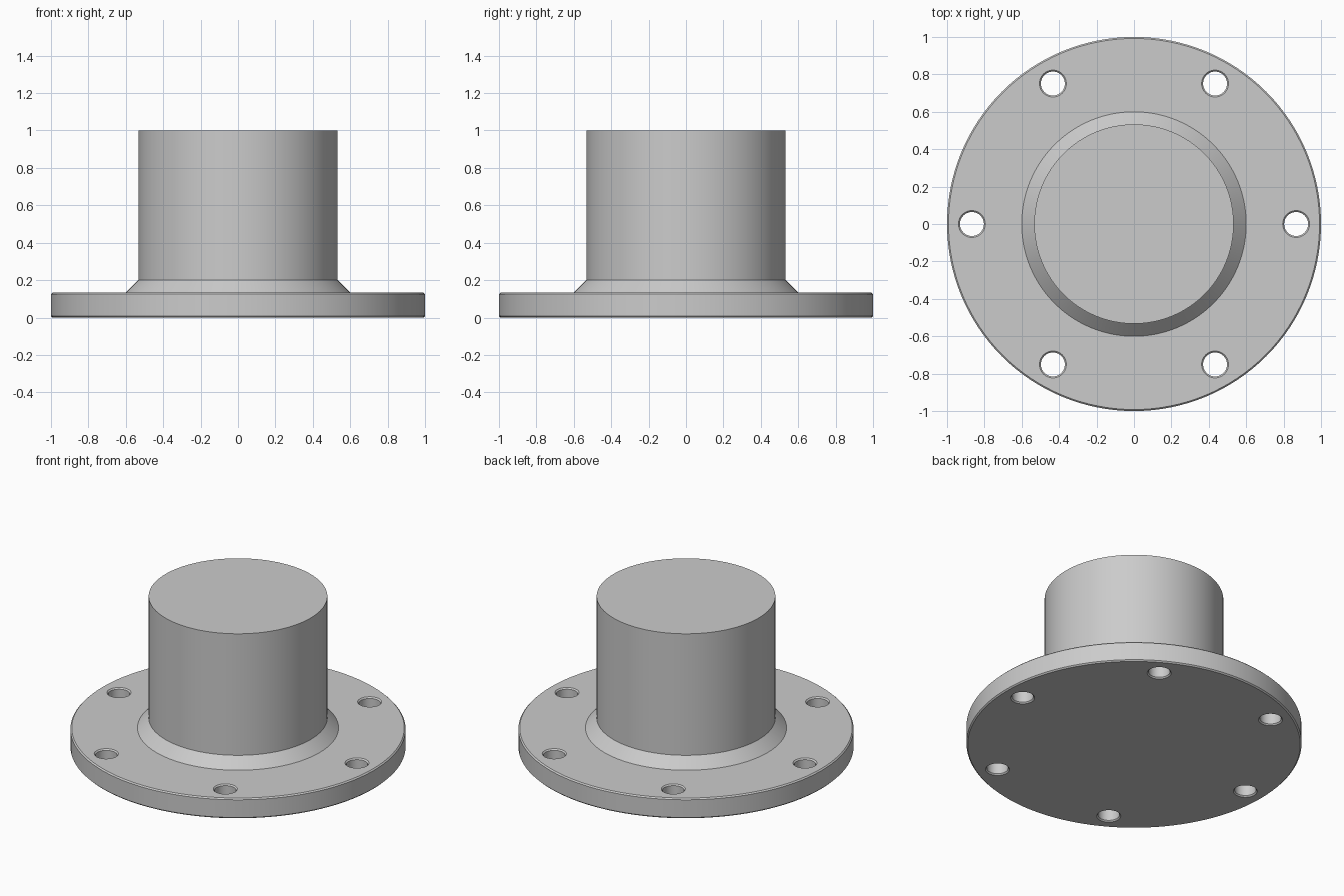
import bpy, bmesh
from math import cos, sin, pi, radians

default = bpy.data.objects.get("Cube")
if default:
    bpy.data.objects.remove(default, do_unlink=True)

# Main dimensions
PLATE_R, PLATE_H = 1.0, 0.133
HUB_R, HUB_H = 0.533, 1.0
COLLAR = 0.067          # size of the sloped weld collar
HOLE_R, BOLT_CIRCLE, HOLES = 0.064, 0.867, 6
BEVEL = 0.008

steel = bpy.data.materials.new("grey steel")
steel.use_nodes = True
grey = (0.6, 0.6, 0.6, 1)
steel.diffuse_color = grey
steel.node_tree.nodes["Principled BSDF"].inputs["Base Color"].default_value = grey


def lathe(name, profile, sides, centre=(0, 0)):
    """Closed solid of revolution from (radius, height) points, bottom to top."""
    bm = bmesh.new()
    rings = [[bm.verts.new((r * cos(2 * pi * i / sides), r * sin(2 * pi * i / sides), z))
              for i in range(sides)] for r, z in profile]
    for low, high in zip(rings, rings[1:]):
        for i in range(sides):
            j = (i + 1) % sides
            bm.faces.new((low[i], low[j], high[j], high[i]))
    bm.faces.new(rings[0][::-1])
    bm.faces.new(rings[-1])
    mesh = bpy.data.meshes.new(name)
    bm.to_mesh(mesh)
    bm.free()
    mesh.materials.append(steel)
    obj = bpy.data.objects.new(name, mesh)
    obj.location = (*centre, 0)
    bpy.context.collection.objects.link(obj)
    return obj


# Bevelled plate, sloped collar and solid hub in one turned body
flange = lathe("flange_body", [
    (PLATE_R - BEVEL, 0), (PLATE_R, BEVEL),
    (PLATE_R, PLATE_H - BEVEL), (PLATE_R - BEVEL, PLATE_H),
    (HUB_R + COLLAR, PLATE_H), (HUB_R, PLATE_H + COLLAR),
    (HUB_R, HUB_H)], 128)

# Bolt holes, chamfered at both faces
over = 0.02
for k in range(HOLES):
    a = 2 * pi * k / HOLES
    cutter = lathe(f"bolt_hole_cutter_{k + 1}", [
        (HOLE_R + BEVEL + over, -over), (HOLE_R, BEVEL),
        (HOLE_R, PLATE_H - BEVEL), (HOLE_R + BEVEL + over, PLATE_H + over)],
        40, (BOLT_CIRCLE * cos(a), BOLT_CIRCLE * sin(a)))
    cutter.hide_render = True
    cut = flange.modifiers.new(f"bolt_hole_{k + 1}", 'BOOLEAN')
    cut.operation, cut.solver, cut.object = 'DIFFERENCE', 'EXACT', cutter

# Apply the cuts and drop the cutters
bpy.context.view_layer.update()
graph = bpy.context.evaluated_depsgraph_get()
cut_mesh = bpy.data.meshes.new_from_object(flange.evaluated_get(graph))
cutters = [m.object for m in flange.modifiers]
flange.modifiers.clear()
flange.data = cut_mesh
for cutter in cutters:
    bpy.data.objects.remove(cutter, do_unlink=True)

# Smooth round walls, crisp edges
bpy.ops.object.select_all(action='DESELECT')
flange.select_set(True)
bpy.context.view_layer.objects.active = flange
bpy.ops.object.shade_smooth_by_angle(angle=radians(30))
